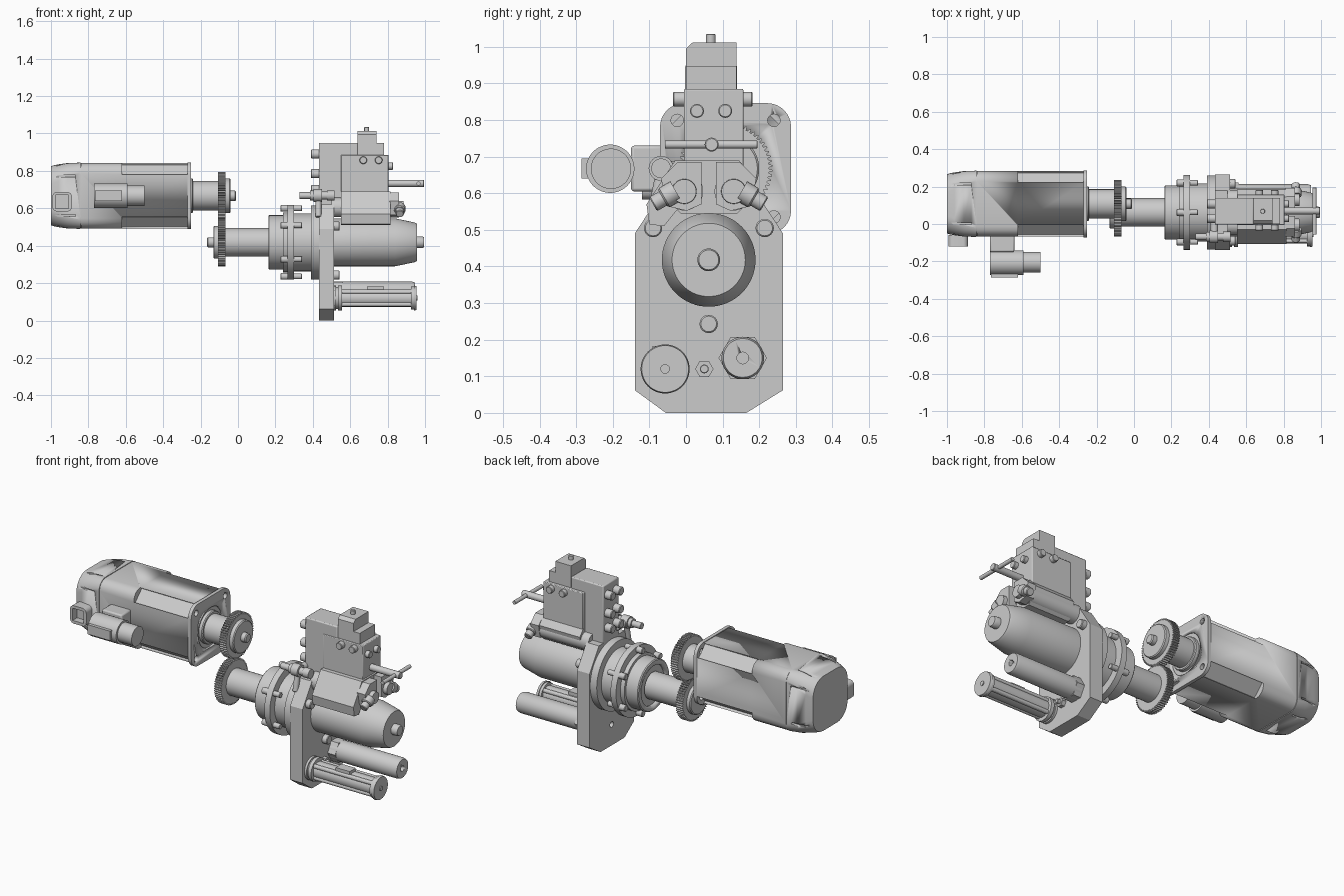
import bpy, bmesh
from math import sin, cos, pi, radians
from mathutils import Vector, Matrix

if "Cube" in bpy.data.objects:
    bpy.data.objects.remove(bpy.data.objects["Cube"])


def finish(name, bm):
    bmesh.ops.recalc_face_normals(bm, faces=bm.faces)
    me = bpy.data.meshes.new(name)
    bm.to_mesh(me)
    bm.free()
    ob = bpy.data.objects.new(name, me)
    bpy.context.collection.objects.link(ob)
    me.shade_smooth()
    me.set_sharp_from_angle(angle=radians(28))
    return ob


def loft(name, sections, m=None):
    """Closed skin through (x, [(y, z)...]) sections along x."""
    bm = bmesh.new()
    rings = [[bm.verts.new((x, y, z)) for y, z in pts] for x, pts in sections]
    n = len(rings[0])
    for a, b in zip(rings, rings[1:]):
        for i in range(n):
            bm.faces.new((a[i], a[(i + 1) % n], b[(i + 1) % n], b[i]))
    bm.faces.new(rings[0][::-1])
    bm.faces.new(rings[-1])
    if m:
        bm.transform(m)
    return finish(name, bm)


def circle(r, y=0, z=0, n=48, a0=0.0):
    return [(y + r * cos(a0 + 2 * pi * i / n), z + r * sin(a0 + 2 * pi * i / n)) for i in range(n)]


def rsquare(h, r, y, z, n=8):
    pts = []
    for k, (sy, sz) in enumerate([(1, 1), (-1, 1), (-1, -1), (1, -1)]):
        for i in range(n + 1):
            a = pi / 2 * (k + i / n)
            pts.append((y + sy * (h - r) + r * cos(a), z + sz * (h - r) + r * sin(a)))
    return pts


def lathe(name, y, z, prof, n=48, m=None):
    return loft(name, [(x, circle(r, y, z, n)) for x, r in prof], m)


def prism(name, x0, x1, pts):
    return loft(name, [(x0, pts), (x1, pts)])


def box(name, x0, x1, y0, y1, z0, z1, bev=0.0):
    ob = prism(name, x0, x1, [(y0, z0), (y1, z0), (y1, z1), (y0, z1)])
    if bev:
        mod = ob.modifiers.new("bevel", 'BEVEL')
        mod.width, mod.segments = bev, 2
    return ob


def rod(name, p, d, length, r, n=24):
    """Chamfer-ended cylinder from p along d."""
    m = Matrix.Translation(p) @ Vector((1, 0, 0)).rotation_difference(Vector(d)).to_matrix().to_4x4()
    return lathe(name, 0, 0, [(0, r), (length - r * .15, r), (length, r * .85)], n, m)


def cut(ob, cutters):
    bpy.context.view_layer.objects.active = ob
    for c in cutters:
        c.hide_render = True
        mod = ob.modifiers.new("cut", 'BOOLEAN')
        mod.operation, mod.object, mod.solver = 'DIFFERENCE', c, 'EXACT'
        bpy.ops.object.modifier_apply(modifier=mod.name)
        bpy.data.objects.remove(c)


MY, MZ = .108, .667      # motor axis
PY, PZ = .062, .418      # spindle axis

# --- electric motor ---
body = prism("motor_body", -.84, -.27, rsquare(.175, .055, MY, MZ, 4))
flange = prism("motor_flange", -.27, -.25, rsquare(.179, .065, MY, MZ))
corners = [(sy, sz) for sy in (-1, 1) for sz in (-1, 1)]
cut(body, [prism("notch", -.62, -.265, circle(.062, MY + sy * .165, MZ + sz * .165, 4)) for sy, sz in corners])
cut(flange, [prism("hole", -.3, -.2, circle(.017, MY + sy * .132, MZ + sz * .132, 20)) for sy, sz in corners]
    + [prism("recess", -.262, -.2, circle(.115, MY, MZ))])
cut(body, [prism("recess", -.30, -.2, circle(.105, MY, MZ))])
prism("motor_seam", -.845, -.835, rsquare(.172, .06, MY, MZ))
# cooling cover with slots
cap = loft("motor_end_cover", [(x, rsquare(h, r, MY, MZ)) for x, h, r in
           [(-.842, .177, .06), (-.91, .175, .075), (-.96, .168, .09), (-.985, .163, .095), (-1.0, .158, .095)]])
slots = []
for off in (-.105, .105):
    for s in (-1, 1):
        slots.append(box("slot", -1.01, -.87, MY + off - .005, MY + off + .005, MZ + s * .18 - .02, MZ + s * .18 + .02))
        slots.append(box("slot", -1.01, -.87, MY + s * .18 - .02, MY + s * .18 + .02, MZ + off - .005, MZ + off + .005))
cut(cap, slots)
# cover outlet: square tube facing the front
outlet = loft("cover_outlet", [(0, rsquare(.052, .025, 0, 0, 5)), (.06, rsquare(.052, .025, 0, 0, 5))],
              Matrix.Translation((-.94, -.06, .635)) @ Matrix.Rotation(-pi / 2, 4, 'Z'))
cut(outlet, [box("bore", -.975, -.905, -.2, -.08, .6, .67)])
# power connector elbow
box("connector_base", -.77, -.64, -.15, -.06, .605, .73, .008)
lathe("connector_elbow", -.207, MZ, [(-.77, .066), (-.59, .066)])
box("connector_end", -.765, -.62, -.285, -.2, .64, .695)
lathe("connector_plug", -.205, MZ, [(-.59, .055), (-.5, .055)])

# --- motor shaft and gear pair ---
lathe("motor_boss", MY, MZ, [(-.3, .092), (-.245, .092), (-.24, .088)])
lathe("motor_shaft", MY, MZ, [(-.3, .078), (-.105, .078)])


def gear(name, y, z, x0, x1, teeth=60, phase=0.0):
    pts = []
    for i in range(teeth):
        for f, r in ((0, .119), (.3, .119), (.45, .128), (.75, .128)):
            a = 2 * pi * (i + f + phase) / teeth
            pts.append((y + r * cos(a), z + r * sin(a)))
    return prism(name, x0, x1, pts)


gear("upper_gear", MY, MZ, -.108, -.066)
lathe("upper_gear_hub", MY, MZ, [(-.07, .092), (-.045, .092), (-.04, .087)])
lathe("upper_gear_bolt", MY, MZ, [(-.045, .027), (-.015, .027), (-.01, .022)], 24)
gear("lower_gear", PY, PZ, -.108, -.066, phase=.5)
lathe("lower_gear_hub", PY, PZ, [(-.132, .082), (-.127, .087), (-.1, .087)])
lathe("lower_gear_bolt", PY, PZ, [(-.165, .022), (-.16, .027), (-.125, .027)], 24)
lathe("spindle_shaft", PY, PZ, [(-.07, .076), (.17, .076)])

# --- bearing housing ---
housing = lathe("bearing_housing", PY, PZ, [
    (.162, .14), (.167, .145), (.24, .145), (.24, .16), (.265, .16), (.265, .2), (.3, .2),
    (.3, .155), (.39, .155), (.39, .198), (.435, .198)], 64)
cut(housing, [lathe("bore", PY, PZ, [(.1, .115), (.18, .115)])])
for k in range(6):
    a = radians(30 + 60 * k)
    y, z = PY + .182 * cos(a), PZ + .182 * sin(a)
    rod(f"flange_bolt_{k}", (.27, y, z), (-1, 0, 0), .042, .018)
    rod(f"flange_bolt_nut_{k}", (.295, y, z), (1, 0, 0), .047, .015)

# --- mounting plate ---
plate = prism("mounting_plate", .432, .512, [
    (-.055, 0), (.165, 0), (.265, .062), (.265, .49), (.18, .62), (-.055, .62), (-.14, .49), (-.14, .062)])
cut(plate, [prism("hole", .4, .47, circle(.016, PY, .12, 20))])
for k, (y, z) in enumerate([(-.09, .505), (.215, .505), (PY, .243)]):
    rod(f"plate_bolt_{k}", (.505, y, z), (1, 0, 0), .038, .025)

# --- hydraulic cylinder ---
lathe("main_cylinder", PY, PZ, [(.5, .128), (.84, .128), (.945, .106), (.957, .1)], 64)
lathe("main_cylinder_tip", PY, PZ, [(.95, .031), (.985, .031), (.995, .027)], 32)

# --- lower filter and accumulator ---
FY, FZ = -.057, .12
lathe("filter_body", FY, FZ, [
    (.505, .066), (.525, .066), (.525, .058), (.535, .058), (.535, .067), (.555, .067), (.555, .047),
    (.925, .047), (.925, .062), (.94, .062), (.94, .067), (.955, .064)])
for k in range(4):
    a = pi / 4 + k * pi / 2
    rod(f"filter_rail_{k}", (.55, FY + .047 * cos(a), FZ + .047 * sin(a)), (1, 0, 0), .38, .012, 12)
box("filter_tab", .69, .78, FY - .035, FY + .02, .15, .183)
lathe("filter_plug", FY, FZ, [(.95, .013), (.96, .013)], 20)
prism("accumulator_collar", .51, .56, circle(.066, .155, .15, 6))
acc = lathe("accumulator", .155, .15, [(.51, .058), (.93, .058), (.945, .053)])
cut(acc, [prism("port", .9, 1.0, circle(.016, .155, .15, 20))])
prism("plate_nut", .51, .535, circle(.025, .05, .12, 6))
rod("plate_stud", (.51, .05, .12), (1, 0, 0), .045, .012)

# --- valve stack ---
box("valve_back_block", .432, .64, -.003, .14, .6, .95, .006)
prism("valve_cap", .64, .74, [(0, .87), (.138, .87), (.138, 1.012), (.018, 1.012), (0, .995)])
box("valve_cap_step", .735, .78, 0, .138, .87, .948)
box("valve_block", .55, .805, -.006, .157, .67, .885, .004)
rod("valve_cap_screw", (.688, .068, 1.0), (0, 0, 1), .035, .013)
for k, x in enumerate((.67, .752)):
    rod(f"valve_front_bolt_{k}", (x, 0, .857), (0, -1, 0), .036, .02)
    rod(f"valve_rear_bolt_{k}", (x, .15, .857), (0, 1, 0), .032, .02)
for k, y in enumerate((.03, .107)):
    rod(f"valve_end_bolt_{k}", (.8, y, .825), (1, 0, 0), .03, .019)
    for j, z in enumerate((.89, .785, .7)):
        rod(f"valve_left_bolt_{k}{j}", (.44, y, z), (-1, 0, 0), .05, .024)
# T-handle
rod("handle_stem", (.8, .07, .733), (1, 0, 0), .195, .019)
rod("handle_bar", (.965, -.057, .733), (0, 1, 0), .252, .011)

# --- saddle with slanted sides over the main cylinder ---
prism("saddle", .55, .815, [(-.02, .69), (.145, .69), (.185, .64), (.17, .575), (.14, .545),
                            (-.015, .545), (-.045, .575), (-.06, .64)])
prism("saddle_front_plate", .55, .815, [(-.006, .69), (-.03, .69), (-.108, .57), (-.1, .515), (-.06, .51), (-.02, .56)])
for side, y in (("front", -.005), ("rear", .13)):
    s = -1 if side == "front" else 1
    lathe(f"{side}_pilot_cylinder", y, .605, [(.5, .052), (.82, .052), (.82, .044), (.85, .044), (.86, .034), (.885, .033)])
    prism(f"{side}_pilot_bracket", .81, .862, [(PY + s * .02, .685), (PY + s * .085, .685), (PY + s * .13, .64),
                                               (PY + s * .115, .565), (PY + s * .06, .552), (PY + s * .02, .57)])
    rod(f"{side}_slanted_bolt", (.865, PY + s * .1, .6), (0, s * .87, -.5), .06, .022)
    rod(f"{side}_slanted_bolt_base", (.865, PY + s * .09, .606), (0, s * .87, -.5), .04, .03)

# --- hose fitting beside the valve ---
lathe("hose_fitting", -.068, .668, [(.33, .018), (.385, .018), (.385, .026), (.405, .026), (.405, .034), (.45, .034),
                                    (.45, .021), (.475, .021), (.475, .027), (.515, .027)], 24)
rod("fitting_link", (.43, -.07, .668), (0, 1, 0), .09, .02)
rod("fitting_drop", (.43, -.062, .68), (0, -.2, -1), .13, .016)
